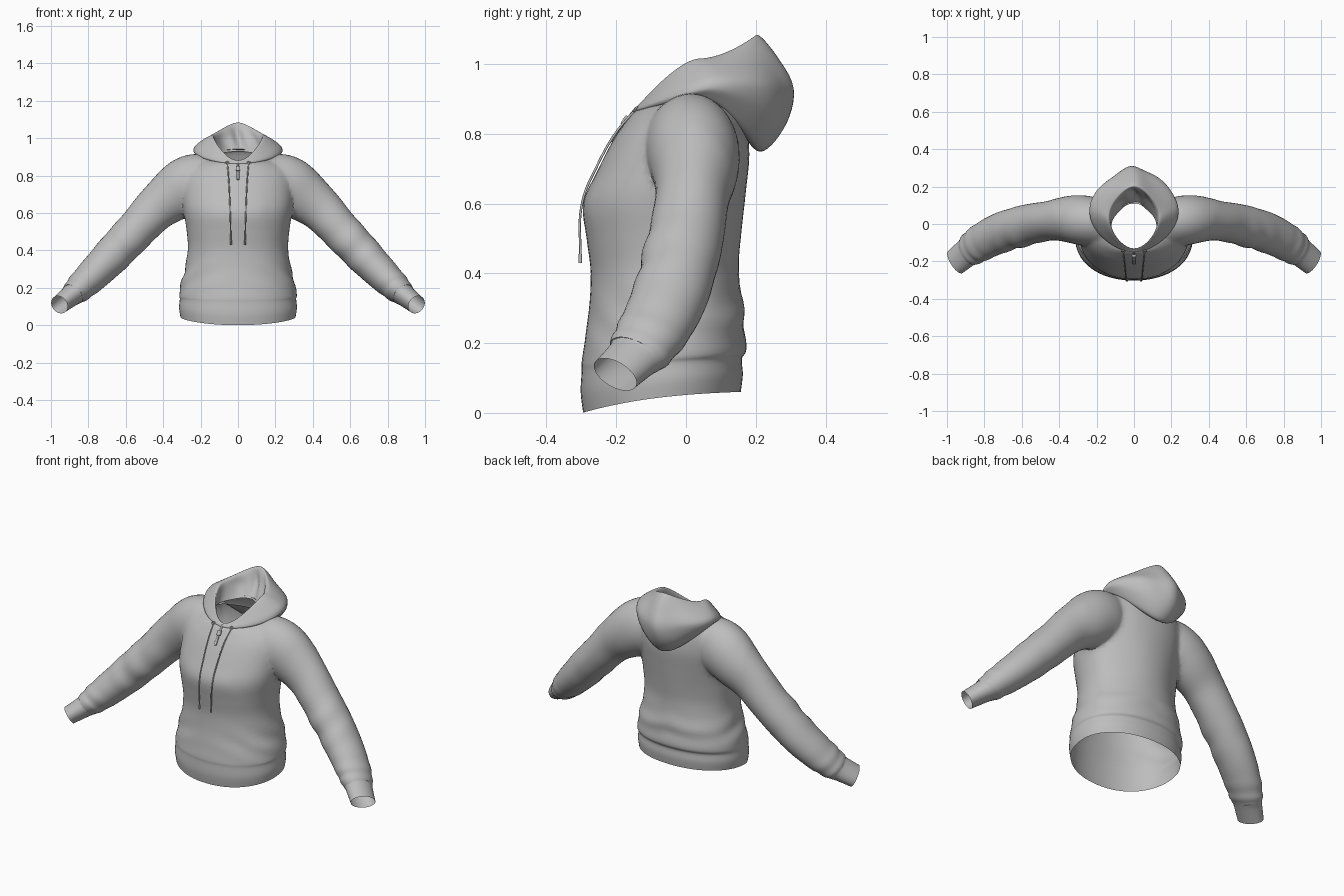
import bpy, bmesh, math
from mathutils import Vector

if "Cube" in bpy.data.objects:
    bpy.data.objects.remove(bpy.data.objects["Cube"])

# One grey fabric
fabric = bpy.data.materials.new("grey_fabric")
fabric.use_nodes = True
GREY = (0.51, 0.51, 0.51, 1)
fabric.diffuse_color = GREY
fabric.node_tree.nodes["Principled BSDF"].inputs["Base Color"].default_value = GREY
fabric.node_tree.nodes["Principled BSDF"].inputs["Roughness"].default_value = 0.8


def spline(rows, steps):
    """Smooth rows of numbers; returns (row position, values) pairs."""
    n = len(rows)
    out = []
    for i in range(n - 1):
        a, b, c, d = (rows[max(0, min(n - 1, i + k))] for k in (-1, 0, 1, 2))
        for s in range(steps):
            t = s / steps
            out.append((i + t, [q + 0.5 * t * ((r - p) + t * (2 * p - 5 * q + 4 * r - u
                        + t * (3 * q - p - 3 * r + u))) for p, q, r, u in zip(a, b, c, d)]))
    out.append((n - 1, list(rows[-1])))
    return out


def bump(value, centre, width):
    return math.exp(-((value - centre) / width) ** 2)


def loft(name, rings, caps):
    bm = bmesh.new()
    loops = [[bm.verts.new(p) for p in ring] for ring in rings]
    for lo, hi in zip(loops, loops[1:]):
        for i in range(len(lo)):
            j = (i + 1) % len(lo)
            bm.faces.new((lo[i], lo[j], hi[j], hi[i]))
    if caps:
        bm.faces.new(loops[0])
        bm.faces.new(loops[-1])
    bmesh.ops.recalc_face_normals(bm, faces=bm.faces)
    mesh = bpy.data.meshes.new(name)
    bm.to_mesh(mesh)
    bm.free()
    obj = bpy.data.objects.new(name, mesh)
    bpy.context.collection.objects.link(obj)
    mesh.materials.append(fabric)
    return obj


def activate(obj):
    bpy.ops.object.select_all(action='DESELECT')
    obj.select_set(True)
    bpy.context.view_layer.objects.active = obj


def smooth(obj, angle=50):
    activate(obj)
    bpy.ops.object.shade_smooth_by_angle(angle=math.radians(angle))


def angles(n):
    return [2 * math.pi * i / n for i in range(n)]


def power(v, e):
    return math.copysign(abs(v) ** e, v)


# Torso: half width, front y, back y, front z, back z
TORSO = [
    (.308, -.295, .157, .00, .06), (.315, -.302, .163, .06, .11),
    (.311, -.299, .160, .12, .155), (.314, -.299, .172, .145, .18),
    (.303, -.290, .168, .21, .25), (.283, -.279, .160, .29, .32),
    (.268, -.273, .148, .40, .42), (.275, -.285, .155, .50, .52),
    (.293, -.295, .168, .60, .63), (.298, -.256, .180, .69, .74),
    (.290, -.210, .172, .78, .83), (.255, -.176, .150, .83, .89),
    (.190, -.154, .130, .860, .928), (.125, -.140, .108, .868, .942)]
torso_rings = []
for pos, (w, yf, yb, zf, zb) in spline(TORSO, 4):
    ring = []
    for a in angles(72):
        c, s = math.cos(a), math.sin(a)
        t = power(s, .93)
        z = zf + (zb - zf) * (t + 1) / 2
        # slanting folds above the hem, strongest at the sides and back
        fold = .005 * bump(pos, 4.4, 1.0) * math.sin(z * 50 + 4 * abs(c) + 5 * s + c)
        fold *= .15 + .85 * max(c * c, s)
        fold += .004 * bump(pos, 7, 2) * math.sin(5 * a) * (.5 + .5 * s)
        if pos in (0, len(TORSO) - 1):
            fold = 0
        ring.append(Vector(((w + fold) * power(c, .93),
                            (yf + yb) / 2 + ((yb - yf) / 2 + fold) * t, z)))
    torso_rings.append(ring)
garment = loft("torso_and_sleeves", torso_rings, True)

# Sleeves: centre x, y, z, half depth, half height; the last rows form the cuff
SLEEVE = [
    (.10, .01, .755, .09, .11), (.19, .01, .768, .125, .150), (.27, .02, .750, .135, .156),
    (.35, .026, .692, .126, .141), (.445, .018, .617, .106, .118),
    (.54, .002, .515, .108, .106), (.63, -.02, .42, .109, .103),
    (.71, -.046, .335, .108, .096), (.78, -.078, .265, .104, .088),
    (.84, -.113, .207, .097, .078), (.878, -.14, .172, .088, .066),
    (.893, -.152, .158, .079, .058), (.955, -.203, .11, .073, .050)]


def sleeve(side):
    path = spline(SLEEVE, 5)
    centres = [Vector(v[:3]) for _, v in path]
    rings = []
    for i, (pos, v) in enumerate(path):
        along = (centres[min(i + 1, len(path) - 1)] - centres[max(i - 1, 0)]).normalized()
        depth = Vector((0, 1, 0))
        depth = (depth - along * depth.dot(along)).normalized()
        height = depth.cross(along)
        ring = []
        for a in angles(40):
            # creases at the elbow and bunching above the cuff
            k = 1 + .05 * bump(pos, 6, 1) * math.sin(pos * 5 + 2 * math.cos(a)) * (.4 - .6 * math.cos(a))
            k += .03 * bump(pos, 9.2, .9) * math.sin(pos * 6 + 2 * math.sin(a))
            p = centres[i] + depth * (v[3] * k * math.cos(a)) + height * (v[4] * k * math.sin(a))
            ring.append(Vector((side * p.x, p.y, p.z)))
        rings.append(ring)
    return loft("sleeve", rings, True)


# Join the sleeves to the torso
for side in (1, -1):
    arm = sleeve(side)
    mod = garment.modifiers.new("join", 'BOOLEAN')
    mod.operation, mod.solver, mod.object = 'UNION', 'EXACT', arm
    activate(garment)
    bpy.ops.object.modifier_apply(modifier=mod.name)
    bpy.data.objects.remove(arm)

# Open the neck, hem and cuffs, soften the shoulder joins, arch the hem at the sides
bm = bmesh.new()
bm.from_mesh(garment.data)
bmesh.ops.delete(bm, geom=[f for f in bm.faces if len(f.verts) > 20], context='FACES')
joint = [v for v in bm.verts if .15 < abs(v.co.x) < .42 and v.co.z > .52 and not v.is_boundary]
for _ in range(5):
    bmesh.ops.smooth_vert(bm, verts=joint, factor=.5, use_axis_x=True, use_axis_y=True, use_axis_z=True)
for v in bm.verts:
    if abs(v.co.x) < .4 and v.co.z < .16:
        arch = max(0, 1 - ((v.co.y + .07) / .23) ** 2)
        v.co.z += .018 * arch * (1 - v.co.z / .16)
bm.to_mesh(garment.data)
bm.free()
smooth(garment, 60)

# Hood lying back: half width, front y, back y, then z at front, side and back
HOOD = [
    (.150, -.134, .125, .855, .890, .87), (.208, -.140, .190, .858, .904, .762),
    (.226, -.146, .235, .860, .914, .758), (.238, -.150, .288, .865, .932, .83),
    (.228, -.148, .304, .872, .960, .93), (.182, -.142, .260, .878, .996, 1.02),
    (.144, -.136, .212, .882, 1.015, 1.080), (.130, -.132, .192, .878, 1.008, 1.07),
    (.124, -.130, .165, .870, .975, 1.0), (.120, -.134, .112, .860, .915, .93)]
hood_rings = []
for pos, (w, yf, yb, zf, zs, zb) in spline(HOOD, 5):
    ring = []
    for a in angles(64):
        c, s = math.cos(a), math.sin(a)
        z = zs + ((zb - zs) * s ** 1.8 if s > 0 else (zf - zs) * (-s) ** 1.5)
        # the crown narrows more than the lower edge
        taper = 1 - (min(.33, .15 + .05 * pos) if s > 0 else .18) * s * s
        fold = .006 * bump(pos, 3.8, 1.3) * math.sin(6 * a + pos) * max(s, 0)
        fold += .010 * bump(pos, 8, .8) * math.sin(7 * a + 2 * pos) * max(s, 0)
        ring.append(Vector(((w + fold) * c * taper,
                            (yf + yb) / 2 + ((yb - yf) / 2 + fold) * s, z)))
    hood_rings.append(ring)
smooth(loft("hood", hood_rings, False), 70)


def cord(name, points, radius):
    curve = bpy.data.curves.new(name, 'CURVE')
    curve.dimensions = '3D'
    curve.bevel_depth, curve.bevel_resolution = radius, 2
    curve.use_fill_caps = True
    line = curve.splines.new('BEZIER')
    line.bezier_points.add(len(points) - 1)
    for bp, p in zip(line.bezier_points, points):
        bp.co = p
        bp.handle_left_type = bp.handle_right_type = 'AUTO'
    curve.materials.append(fabric)
    obj = bpy.data.objects.new(name, curve)
    bpy.context.collection.objects.link(obj)


# Drawstrings with tips and eyelets
for side, name in ((1, "left"), (-1, "right")):
    cord(name + "_drawstring", [(side * .058, -.142, .872), (side * .052, -.196, .81),
         (side * .046, -.254, .71), (side * .042, -.298, .60), (side * .038, -.303, .44)], .0035)
    cord(name + "_drawstring_tip", [(side * .038, -.303, .455), (side * .037, -.303, .43)], .005)
    bpy.ops.mesh.primitive_torus_add(major_segments=20, minor_segments=8, major_radius=.008,
        minor_radius=.0025, location=(side * .058, -.145, .871), rotation=(math.radians(50), 0, 0))
    eyelet = bpy.context.object
    eyelet.name = name + "_eyelet"
    eyelet.data.materials.append(fabric)
    smooth(eyelet)


def plate(name, centre, size, bevel):
    bpy.ops.mesh.primitive_cube_add(size=1, location=centre, rotation=(math.radians(-32), 0, 0))
    obj = bpy.context.object
    obj.name = name
    obj.scale = size
    bpy.ops.object.transform_apply(location=False, rotation=False, scale=True)
    mod = obj.modifiers.new("round", 'BEVEL')
    mod.width, mod.segments = bevel, 2
    obj.data.materials.append(fabric)
    smooth(obj)


# Short neck zip
cord("zip_line", [(0, -.141, .875), (0, -.168, .84), (0, -.201, .79)], .005)
plate("zip_slider", (0, -.175, .838), (.024, .014, .030), .004)
plate("zip_pull", (0, -.200, .800), (.016, .008, .050), .003)
